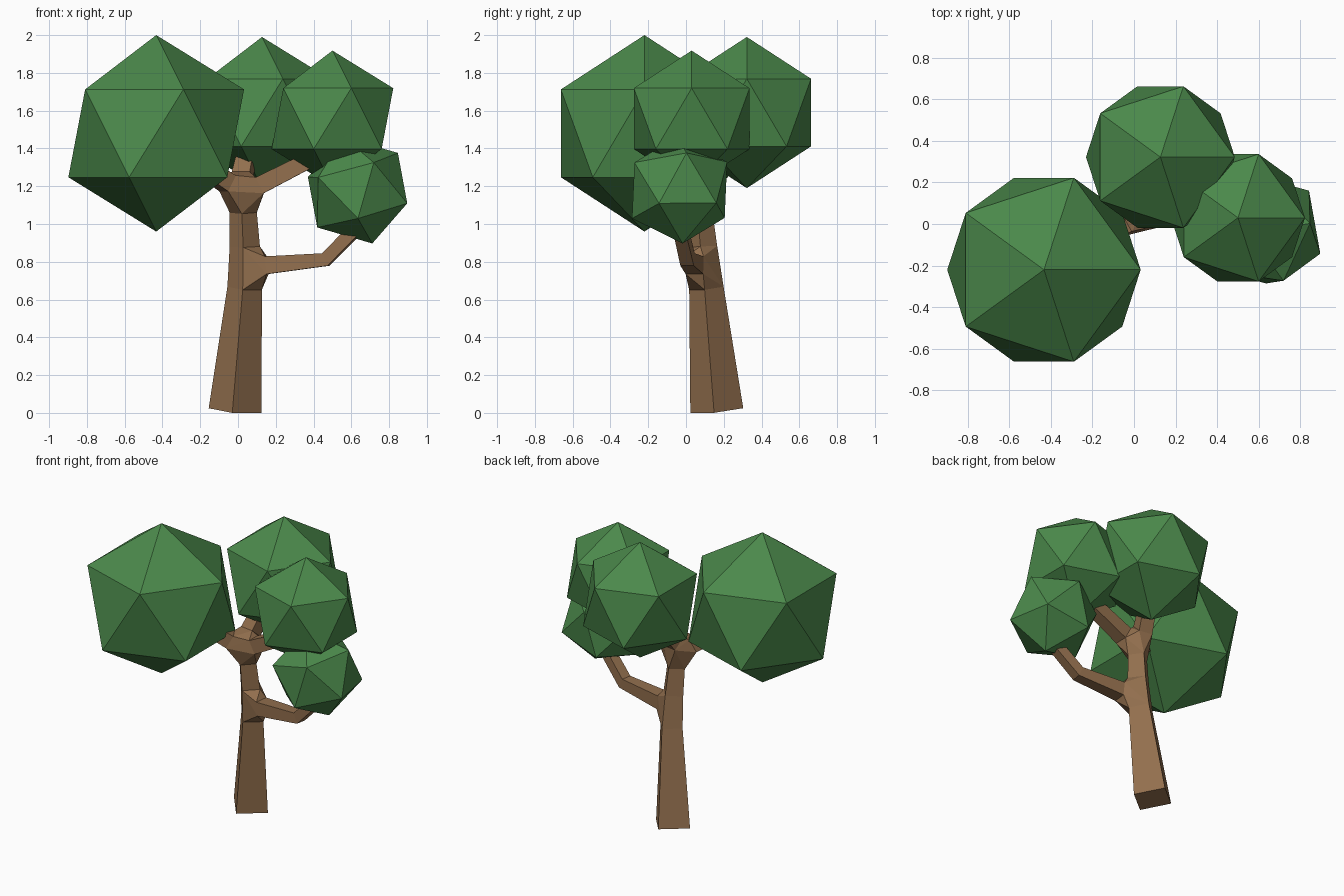
import bpy, bmesh
from mathutils import Vector, Matrix

if "Cube" in bpy.data.objects:
    bpy.data.objects.remove(bpy.data.objects["Cube"])


def material(name, col):
    m = bpy.data.materials.new(name)
    m.diffuse_color = (*col, 1)
    m.use_nodes = True
    m.node_tree.nodes["Principled BSDF"].inputs["Base Color"].default_value = m.diffuse_color
    return m


leaf = material("leaf_green", (0.07, 0.25, 0.07))
bark = material("bark_brown", (0.29, 0.16, 0.076))


# Foliage: low-poly icosahedron clumps
def clump(name, loc, r, rot=Matrix.Identity(3)):
    bpy.ops.mesh.primitive_ico_sphere_add(subdivisions=1, radius=r, location=loc,
                                          rotation=rot.to_euler())
    o = bpy.context.object
    o.name = name
    o.data.materials.append(leaf)


clump("foliage_left", (-0.433, -0.22, 1.48), 0.52)
clump("foliage_back", (0.127, 0.322, 1.59), 0.40)
clump("foliage_right", (0.50, 0.03, 1.558), 0.36)

# The low clump is tilted: aim its pole and one neighbouring corner
centre = Vector((0.633, -0.034, 1.179))
pole = (Vector((0.894, -0.142, 1.11)) - centre).normalized()
side = Vector((0.846, 0.166, 1.11)) - centre
ay = pole.cross(side).normalized()
ax = ay.cross(pole)
clump("foliage_low", centre, 0.293, Matrix((ax, ay, pole)).transposed())

# Wood: square rings joined by tubes, with hulls where branches fork
bm = bmesh.new()
TWIST = Vector((0.78, 0.63, 0))


def ring(c, d, h, u=None):
    d = Vector(d).normalized()
    u = u or d.cross(Vector((0, 0, 1)))
    u = (u - d * u.dot(d)).normalized()
    v = d.cross(u)
    return [bm.verts.new(Vector(c) + u * h * a + v * h * b)
            for a, b in ((-1, -1), (1, -1), (1, 1), (-1, 1))]


def tube(*rings):
    for p, q in zip(rings, rings[1:]):
        for i in range(4):
            j = (i + 1) % 4
            bm.faces.new((p[i], p[j], q[j], q[i]))


def fork(*rings):
    res = bmesh.ops.convex_hull(bm, input=[v for r in rings for v in r])
    faces = {f for f in res["geom"] if isinstance(f, bmesh.types.BMFace)}
    caps = [f for f in faces if any(all(v in r for v in f.verts) for r in rings)]
    bmesh.ops.delete(bm, geom=caps, context='FACES')


# Trunk
base = ring((-0.015, 0.163, 0.0125), (0.076, -0.097, 1), 0.1, TWIST)
low = ring((0.035, 0.108, 0.66), (0.08, -0.1, 1), 0.065, TWIST)
mid = ring((0.036, 0.085, 0.88), (-0.02, -0.05, 1), 0.057, TWIST)
top = ring((0.028, 0.068, 1.06), (-0.02, -0.08, 1), 0.051, TWIST)
# Low branch
low_a = ring((0.152, 0.045, 0.782), (1, -0.12, 0.1), 0.047)
low_b = ring((0.465, 0.008, 0.812), (1, -0.16, 0.45), 0.036)
low_c = ring((0.63, -0.03, 0.98), (1, -0.2, 0.9), 0.034)
# Crown branches
left_a = ring((-0.055, -0.005, 1.215), (-0.8, -0.45, 0.5), 0.048)
left_b = ring((-0.30, -0.14, 1.38), (-0.8, -0.45, 0.5), 0.042)
right_a = ring((0.115, 0.035, 1.205), (0.9, -0.02, 0.46), 0.047)
right_b = ring((0.48, 0.03, 1.39), (0.9, -0.02, 0.46), 0.04)
back_a = ring((0.02, 0.11, 1.245), (0.1, 0.65, 0.75), 0.048)
back_b = ring((0.07, 0.25, 1.46), (0.2, 0.55, 0.8), 0.042)

tube(base, low)
tube(mid, top)
tube(low_a, low_b, low_c)
tube(left_a, left_b)
tube(right_a, right_b)
tube(back_a, back_b)
for end in (base, low_c, left_b, right_b, back_b):
    bm.faces.new(end)
fork(low, mid, low_a)
fork(top, left_a, right_a, back_a)
bmesh.ops.recalc_face_normals(bm, faces=bm.faces)

mesh = bpy.data.meshes.new("trunk_and_branches")
bm.to_mesh(mesh)
bm.free()
mesh.materials.append(bark)
bpy.context.collection.objects.link(bpy.data.objects.new("trunk_and_branches", mesh))
